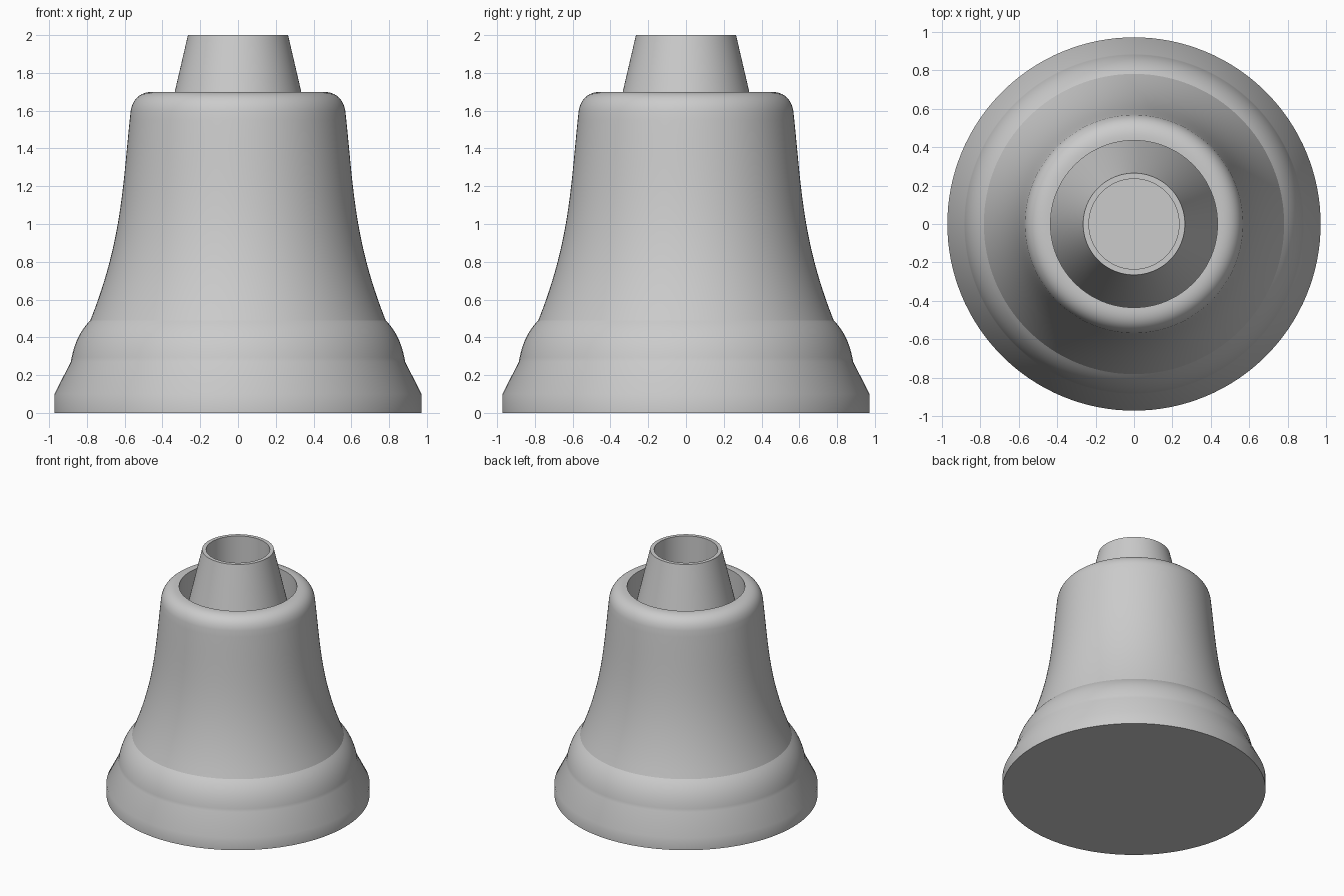
import bpy, bmesh, math
from mathutils import Vector
from mathutils.geometry import interpolate_bezier

cube = bpy.data.objects.get("Cube")
if cube:
    bpy.data.objects.remove(cube)

SIDES = 128

metal = bpy.data.materials.new("plain grey")
metal.use_nodes = True
metal.diffuse_color = (0.6, 0.6, 0.6, 1)
metal.node_tree.nodes["Principled BSDF"].inputs["Base Color"].default_value = (0.6, 0.6, 0.6, 1)


def arc(a, b, c, d, steps):
    """Points of a Bezier curve in the (radius, height) plane."""
    pts = interpolate_bezier(*[Vector((p[0], p[1], 0)) for p in (a, b, c, d)], steps)
    return [(p.x, p.y) for p in pts]


def lathe(name, profile):
    """Revolve a (radius, height) profile around z; outside is to its right."""
    bm = bmesh.new()
    rings = []
    for r, z in profile:
        rings.append([bm.verts.new((r * math.cos(math.tau * i / SIDES),
                                    r * math.sin(math.tau * i / SIDES), z))
                      for i in range(SIDES)])
    for low, high in zip(rings, rings[1:]):
        for i in range(SIDES):
            j = (i + 1) % SIDES
            bm.faces.new((low[i], low[j], high[j], high[i]))
    bmesh.ops.remove_doubles(bm, verts=bm.verts, dist=1e-5)
    mesh = bpy.data.meshes.new(name)
    bm.to_mesh(mesh)
    bm.free()
    mesh.materials.append(metal)
    obj = bpy.data.objects.new(name, mesh)
    bpy.context.collection.objects.link(obj)
    bpy.ops.object.select_all(action="DESELECT")
    obj.select_set(True)
    bpy.context.view_layer.objects.active = obj
    bpy.ops.object.shade_smooth_by_angle(angle=math.radians(35))
    return obj


# Flared foot with closed underside and rounded bead
bead = arc((0.885, 0.27), (0.87, 0.36), (0.84, 0.43), (0.782, 0.49), 12)
lathe("foot_moulding", [(0, 0), (0.972, 0), (0.972, 0.1)] + bead)

# Sweeping bell wall, rounded shoulder and inner rim wall
wall = arc((0.782, 0.49), (0.61, 0.92), (0.61, 1.22), (0.568, 1.6), 24)
shoulder = arc((0.568, 1.6), (0.555, 1.67), (0.51, 1.7), (0.45, 1.7), 12)
lathe("bell_body", wall + shoulder[1:] + [(0.435, 1.7), (0.435, 1.27)])

# Tapered hollow neck rising from inside the rim
lathe("neck", [(0.435, 1.27), (0.265, 2), (0.235, 2), (0.235, 1.27), (0, 1.27)])
